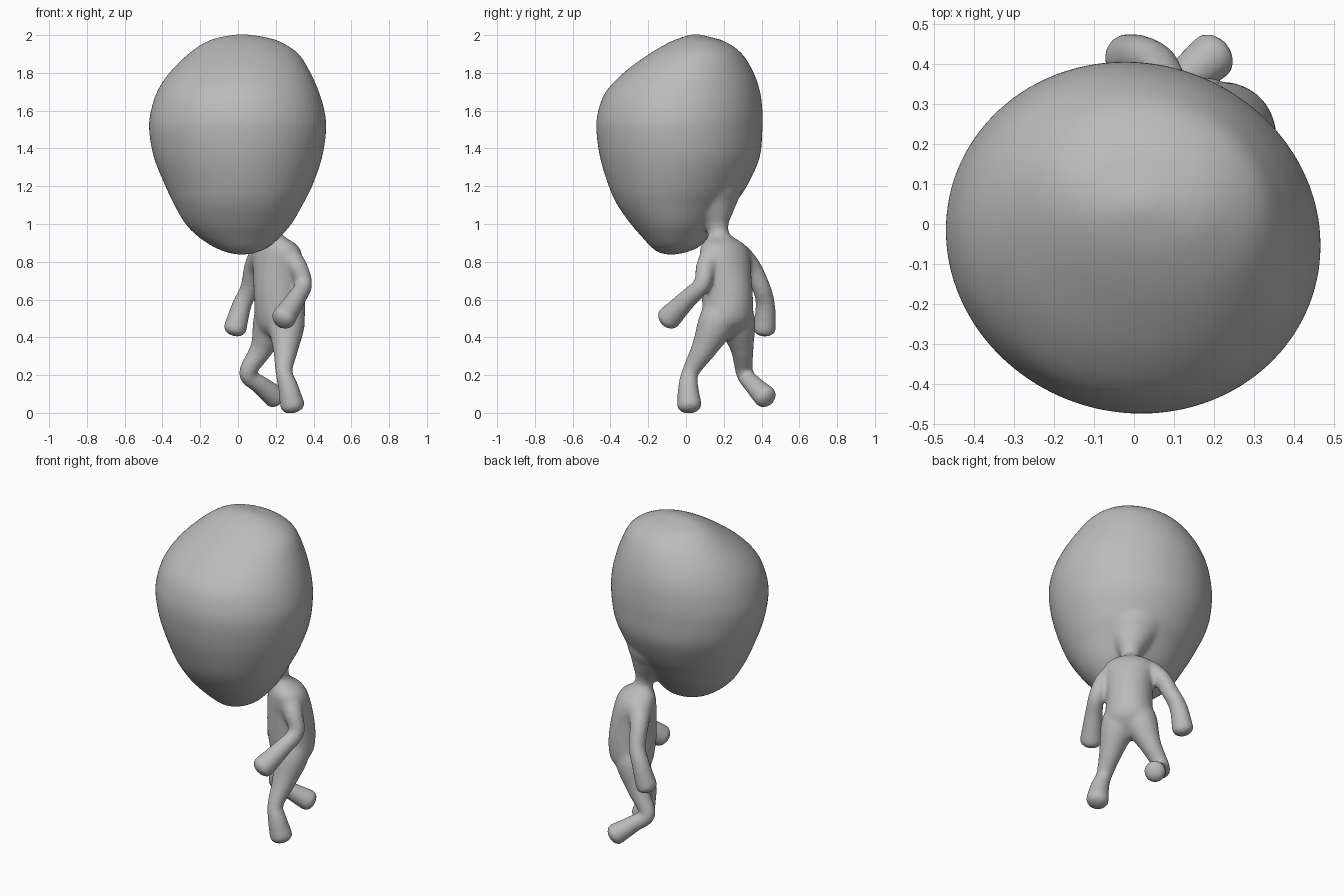
import bpy, bmesh, math
from mathutils import Vector

default = bpy.data.objects.get("Cube")
if default:
    bpy.data.objects.remove(default, do_unlink=True)

SEGMENTS = 64
BACK = Vector((1, 1, 0)).normalized()    # the figure is turned half way to one side
SIDE = Vector((-1, 1, 0)).normalized()


def spline(keys, steps=6):
    """Smoothly interpolate rows of numbers (Catmull-Rom)."""
    keys = [Vector(k) for k in keys]
    keys = [keys[0]] + keys + [keys[-1]]
    rows = []
    for p, a, b, n in zip(keys, keys[1:], keys[2:], keys[3:]):
        for i in range(steps):
            t = i / steps
            rows.append(a + (b - p) * (t / 2)
                        + (p * 2 - a * 5 + b * 4 - n) * (t * t / 2)
                        + (a * 3 - p - b * 3 + n) * (t ** 3 / 2))
    return rows + [keys[-1]]


def loft(bm, rings):
    """Skin a list of closed rings and cap both ends."""
    loops = [[bm.verts.new(co) for co in ring] for ring in rings]
    for low, high in zip(loops, loops[1:]):
        for i in range(len(low)):
            j = (i + 1) % len(low)
            bm.faces.new((low[i], low[j], high[j], high[i]))
    bm.faces.new(loops[0])
    bm.faces.new(loops[-1])


def oval(centre, u, v):
    angles = [math.tau * i / SEGMENTS for i in range(SEGMENTS)]
    return [centre + u * math.cos(a) + v * math.sin(a) for a in angles]


def limb(bm, keys):
    """Blunt-ended tube through points given as x, y, z, radius."""
    rows = spline(keys)
    path = [(row.xyz, row[3]) for row in rows]
    tip, radius = path[-1]
    direction = (tip - path[-2][0]).normalized()
    # flattened round end for the hand or foot
    for i in range(1, 6):
        a = math.pi / 2 * i / 6
        path.append((tip + direction * radius * .65 * math.sin(a), radius * math.cos(a)))
    # carry one frame along the path so the tube does not twist
    rings = []
    u = BACK.copy()
    for i, (centre, radius) in enumerate(path):
        tangent = path[min(i + 1, len(path) - 1)][0] - path[max(i - 1, 0)][0]
        tangent.normalize()
        u = (u - tangent * u.dot(tangent)).normalized()
        rings.append(oval(centre, u * radius, tangent.cross(u) * radius))
    loft(bm, rings)


def head(bm):
    """Egg-shaped head; rows are z, x low, x high, y low, y high."""
    rows = spline([
        (.838, .0, .04, -.1, -.06), (.85, -.06, .1, -.145, .0),
        (.88, -.13, .165, -.185, .07), (.93, -.205, .22, -.23, .115),
        (1.0, -.275, .28, -.29, .18), (1.1, -.333, .338, -.36, .25),
        (1.2, -.38, .388, -.405, .318), (1.35, -.44, .44, -.45, .385),
        (1.5, -.466, .462, -.47, .4), (1.6, -.456, .453, -.46, .4),
        (1.7, -.424, .424, -.42, .388), (1.8, -.36, .38, -.327, .355),
        (1.9, -.26, .318, -.193, .295), (1.965, -.165, .222, -.08, .207),
        (1.992, -.08, .13, -.01, .12), (2.004, .0, .04, .03, .07)])
    rings = []
    for z, x0, x1, y0, y1 in rows:
        centre = Vector(((x0 + x1) / 2, (y0 + y1) / 2, z))
        ring = oval(centre, Vector((x1 - x0, 0, 0)) / 2, Vector((0, y1 - y0, 0)) / 2)
        # slightly wider across the cheeks than from face to back
        rings.append([centre + (co - centre)
                      * (1.01 - .022 * math.sin(2 * math.tau * i / SEGMENTS))
                      for i, co in enumerate(ring)])
    loft(bm, rings)


def torso_and_neck(bm):
    """Rows are z, distance of the centre along x and y, half width, half depth."""
    rows = spline([
        (.4, .21, .05, .04), (.44, .215, .11, .092), (.5, .222, .137, .125),
        (.62, .219, .133, .137), (.75, .212, .137, .128), (.84, .205, .15, .114),
        (.89, .197, .132, .096), (.925, .185, .08, .068), (.955, .172, .054, .056),
        (1.0, .157, .068, .07), (1.06, .135, .112, .115), (1.12, .108, .165, .165),
        (1.2, .072, .23, .237), (1.4, .0, .3, .35)])
    loft(bm, [oval(Vector((c, c, z)), SIDE * w, BACK * d) for z, c, w, d in rows])


bm = bmesh.new()
head(bm)
torso_and_neck(bm)
# left arm
limb(bm, [(.26, .145, .83, .07), (.315, .105, .77, .054), (.347, .085, .68, .047),
          (.305, .005, .6, .052), (.24, -.093, .5, .066)])
# right arm
limb(bm, [(.125, .28, .83, .07), (.085, .345, .77, .054), (.06, .4, .66, .049),
          (.02, .42, .57, .052), (-.016, .415, .445, .062)])
# left leg
limb(bm, [(.24, .215, .6, .085), (.255, .165, .48, .1), (.252, .095, .34, .068),
          (.243, .025, .22, .046), (.265, .012, .14, .054), (.288, .018, .04, .066)])
# right leg
limb(bm, [(.205, .235, .6, .085), (.178, .268, .48, .1), (.125, .297, .34, .062),
          (.05, .31, .21, .046), (.115, .355, .15, .05), (.197, .42, .085, .063)])
bmesh.ops.recalc_face_normals(bm, faces=bm.faces)

mesh = bpy.data.meshes.new("figure")
bm.to_mesh(mesh)
bm.free()
figure = bpy.data.objects.new("figure", mesh)
bpy.context.collection.objects.link(figure)

# fuse the parts into one soft skin
fuse = figure.modifiers.new("fuse", "REMESH")
fuse.mode = "VOXEL"
fuse.voxel_size = .011
fuse.use_smooth_shade = True
soften = figure.modifiers.new("soften", "SMOOTH")
soften.factor = .5
soften.iterations = 14

# plain grey clay
clay = bpy.data.materials.new("grey_clay")
clay.use_nodes = True
colour = (.5, .5, .5, 1)
clay.diffuse_color = colour
clay.node_tree.nodes["Principled BSDF"].inputs["Base Color"].default_value = colour
mesh.materials.append(clay)
